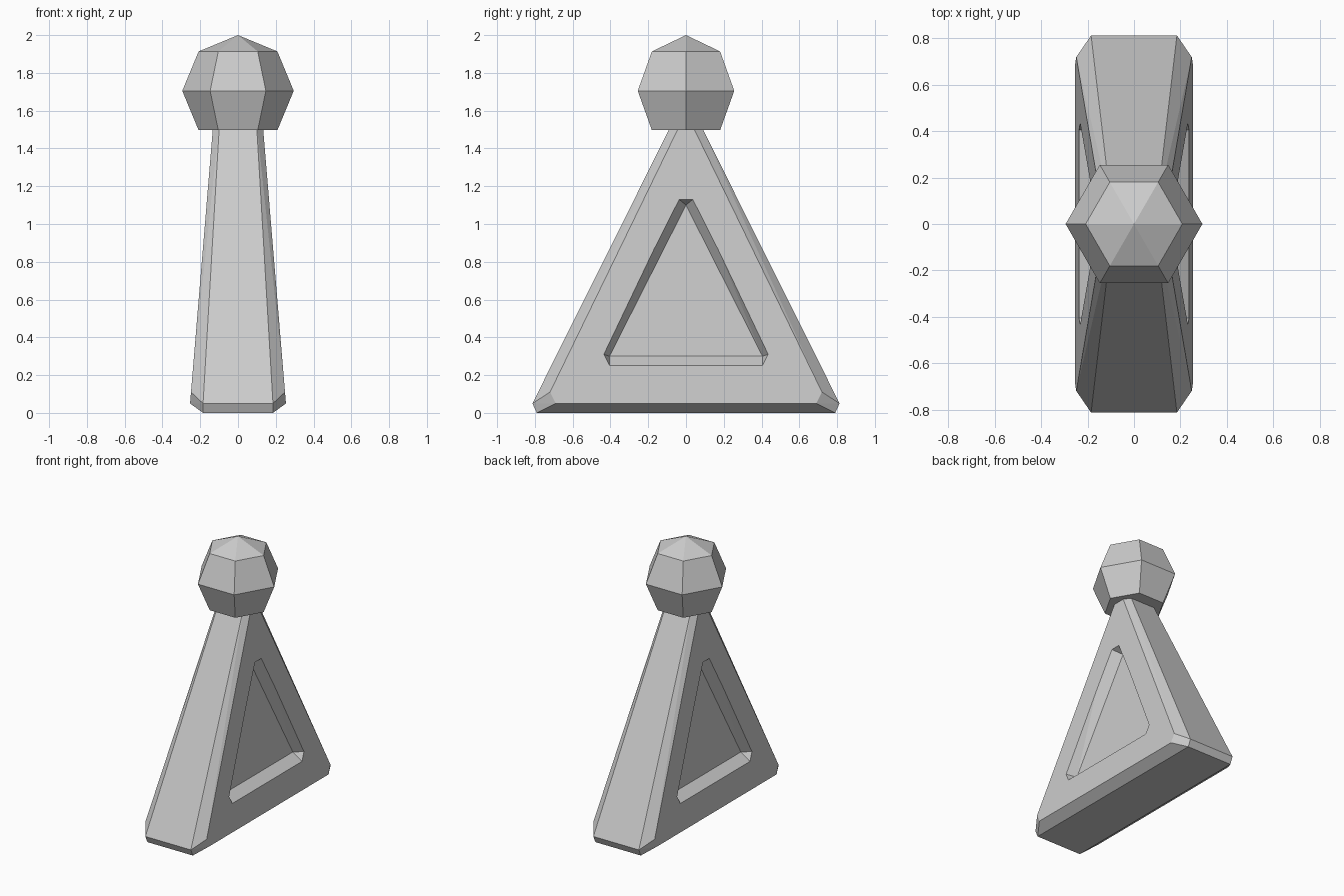
import bpy, bmesh, math
from mathutils import Vector

if "Cube" in bpy.data.objects:
    bpy.data.objects.remove(bpy.data.objects["Cube"])


def hull(name, points):
    """Convex solid around the given points."""
    bm = bmesh.new()
    for p in points:
        bm.verts.new(p)
    bmesh.ops.convex_hull(bm, input=bm.verts[:])
    bmesh.ops.dissolve_limit(bm, angle_limit=math.radians(0.5),
                             verts=bm.verts[:], edges=bm.edges[:])
    bmesh.ops.recalc_face_normals(bm, faces=bm.faces[:])
    mesh = bpy.data.meshes.new(name)
    bm.to_mesh(mesh)
    bm.free()
    obj = bpy.data.objects.new(name, mesh)
    bpy.context.collection.objects.link(obj)
    return obj


def side_x(z):
    """Half-thickness of the tapering body at height z."""
    return 0.258 - 0.083 * z


# Bevelled triangular body: one corner's points mirrored to all four
corner = [(0.185, 0.79, 0), (0.185, 0.813, 0.05),
          (side_x(0.05), 0.69, 0.05), (side_x(0.11), 0.72, 0.11),
          (side_x(1.55), 0.02, 1.55), (0.097, 0.065, 1.55)]
body = hull("body", [(sx * x, sy * y, z) for x, y, z in corner
                     for sx in (1, -1) for sy in (1, -1)])

# Sunken triangular panel on both sides: (rim point, floor point) pairs,
# with the sloping walls carried on past the surface so the cut is clean
pairs = [((0.405, 0.25), (0.405, 0.30)), ((0.435, 0.31), (0.405, 0.30)),
         ((0.036, 1.13), (0, 1.10))]
for side, label in ((1, "right"), (-1, "left")):
    pts = set()
    for (ry, rz), (fy, fz) in pairs:
        for s in (1, -1):
            rim = Vector((side * side_x(rz), s * ry, rz))
            floor = Vector((side * (side_x(fz) - 0.07), s * fy, fz))
            pts.add(tuple(floor))
            pts.add(tuple(rim + (rim - floor) * 0.5))
    cutter = hull("panel_cutter_" + label, sorted(pts))
    cutter.hide_render = True
    mod = body.modifiers.new("panel_" + label, 'BOOLEAN')
    mod.operation = 'DIFFERENCE'
    mod.solver = 'EXACT'
    mod.object = cutter

# Faceted six-sided ball on top, cut flat underneath
bpy.ops.mesh.primitive_uv_sphere_add(segments=6, ring_count=4, radius=0.295,
                                     location=(0, 0, 1.705))
ball = bpy.context.object
ball.name = "ball_top"
bm = bmesh.new()
bm.from_mesh(ball.data)
lowest = min(bm.verts, key=lambda v: v.co.z)
bmesh.ops.dissolve_verts(bm, verts=[lowest])
bm.to_mesh(ball.data)
bm.free()
# Turn a ridge towards +x if the primitive starts elsewhere
if max(v.co.x for v in ball.data.vertices) < 0.29:
    ball.rotation_euler.z = math.radians(30)
